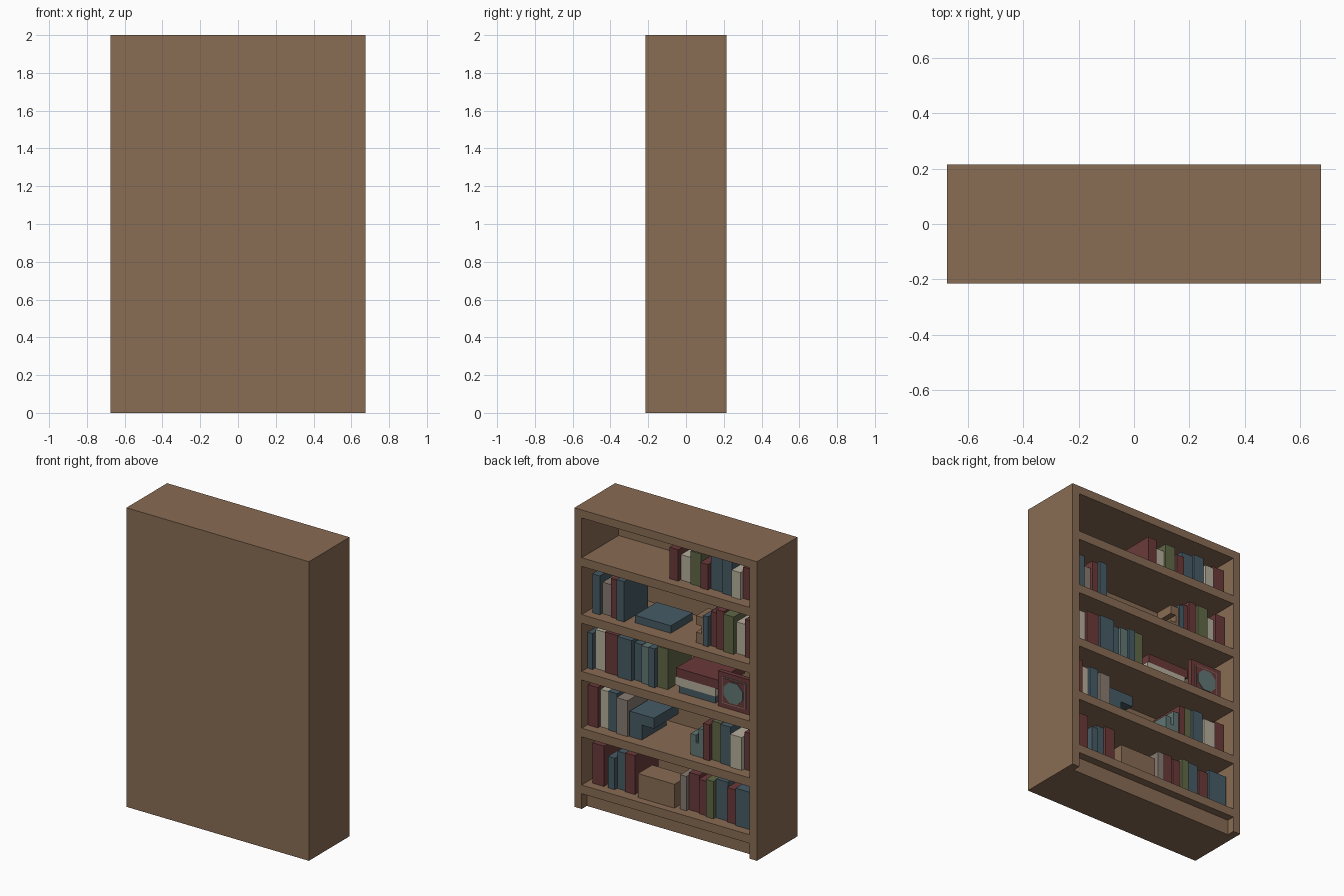
import bpy, math

if "Cube" in bpy.data.objects:
    bpy.data.objects.remove(bpy.data.objects["Cube"])

W, D, H, T = 1.35, 0.43, 2.0, 0.054      # case width, depth, height, board


def material(name, rgb):
    m = bpy.data.materials.new(name)
    m.use_nodes = True
    m.diffuse_color = (*rgb, 1)
    m.node_tree.nodes["Principled BSDF"].inputs["Base Color"].default_value = (*rgb, 1)
    return m


MATS = {name: material(name, rgb) for name, rgb in {
    "wood": (.25, .15, .087), "red": (.147, .042, .042), "blue": (.063, .105, .13),
    "beige": (.468, .429, .333), "olive": (.119, .138, .063),
    "taupe": (.246, .198, .168), "slate": (.119, .184, .178)}.items()}


def prism(name, color, outline, v0, v1):
    """Extrude an outline of (u, z) points from depth v0 to v1.
    u runs from the -x side, v runs inward from the open +y side."""
    n = len(outline)
    verts = [(u - W / 2, D / 2 - v, z) for v in (v0, v1) for u, z in outline]
    faces = [list(range(n)), list(range(2 * n - 1, n - 1, -1))]
    faces += [(i, i + n, (i + 1) % n + n, (i + 1) % n) for i in range(n)]
    mesh = bpy.data.meshes.new(name)
    mesh.from_pydata(verts, [], faces)
    mesh.materials.append(MATS[color])
    ob = bpy.data.objects.new(name, mesh)
    bpy.context.collection.objects.link(ob)
    # consistent outward normals
    import bmesh
    bm = bmesh.new()
    bm.from_mesh(mesh)
    bmesh.ops.recalc_face_normals(bm, faces=bm.faces)
    bm.to_mesh(mesh)
    bm.free()
    return ob


def box(name, color, u0, u1, v0, v1, z0, z1):
    return prism(name, color, [(u0, z0), (u1, z0), (u1, z1), (u0, z1)], v0, v1)


# Case
BACK = D - 0.04
box("right_side", "wood", 0, T, 0, D, 0, H)
box("left_side", "wood", W - T, W, 0, D, 0, H)
box("top_board", "wood", T, W - T, 0, D, H - T, H)
box("back_panel", "wood", T, W - T, BACK, D, 0, H - T)
box("toe_kick", "wood", T, W - T, T, BACK, 0, 0.105)

# Shelf tops, lowest first
SHELF = [0.16 + 0.38 * i for i in range(5)]
for z in SHELF:
    box("shelf", "wood", T, W - T, 0, BACK, z - 0.058, z)


def book_row(shelf, u, books):
    """Upright books placed side by side toward the -x side."""
    z = SHELF[shelf]
    for i, (color, width, height) in enumerate(books):
        inset = 0.06 + 0.012 * (i * 2 % 3)
        box("book_" + color, color, u - width + 0.004, u, inset, inset + 0.25, z, z + height)
        u -= width


# Bottom shelf
book_row(0, 1.26, [("red", .09, .27)])
book_row(0, 1.145, [("blue", .055, .21), ("blue", .065, .25), ("red", .075, .26)])
box("storage_box", "wood", .645, .915, .05, .2, SHELF[0], SHELF[0] + .16)
book_row(0, .61, [("taupe", .05, .23), ("red", .08, .25), ("red", .06, .23), ("olive", .06, .25),
                  ("blue", .09, .26), ("red", .07, .23), ("blue", .14, .25)])

# Second shelf
book_row(1, 1.29, [("red", .075, .27), ("beige", .065, .25), ("blue", .07, .26), ("taupe", .085, .24)])
book_row(1, .44, [("red", .05, .24), ("olive", .07, .26), ("blue", .08, .26),
                  ("beige", .09, .22), ("red", .09, .25)])

# Third shelf
book_row(2, 1.294, [("blue", .04, .24), ("beige", .08, .26), ("red", .1, .27), ("blue", .11, .27),
                    ("blue", .06, .25), ("slate", .06, .25), ("blue", .05, .26), ("olive", .08, .27)])

# Fourth shelf
book_row(3, 1.26, [("blue", .06, .26), ("taupe", .07, .21), ("red", .05, .26), ("blue", .06, .27)])
book_row(3, .44, [("blue", .04, .2), ("red", .05, .23), ("red", .06, .26), ("olive", .08, .25),
                  ("beige", .07, .21), ("red", .08, .25)])

# Top shelf
book_row(4, .69, [("red", .07, .21), ("beige", .08, .17), ("olive", .08, .22), ("red", .06, .17),
                  ("blue", .09, .22), ("blue", .08, .23), ("beige", .07, .18), ("red", .1, .21)])

# Books lying flat
z = SHELF[3]
box("flat_book", "blue", .7, .965, .09, .32, z, z + .05)
z = SHELF[2]
for color, u0, u1, depth, thick in (("blue", .37, .64, .25, .045), ("beige", .37, .67, .24, .055),
                                    ("red", .35, .66, .28, .06)):
    box("stacked_book", color, u0, u1, .09, .09 + depth, z, z + thick)
    z += thick


# Bookends, cut from stepped outlines
def bookend(color, shelf, v1, outline):
    prism("bookend", color, [(u, SHELF[shelf] + z) for u, z in outline], .07, v1)


bookend("wood", 3, .2, [(.44, 0), (.5, 0), (.5, .07), (.46, .07), (.46, .12),
                        (.5, .12), (.5, .18), (.44, .18)])
bookend("slate", 1, .2, [(.44, 0), (.54, 0), (.54, .14), (.5, .14), (.5, .09),
                         (.48, .09), (.48, .19), (.44, .19)])
bookend("blue", 1, .33, [(.9, 0), (.99, 0), (.99, .17), (.81, .17), (.81, .1), (.9, .1)])

# Framed picture with an octagonal plate
z = SHELF[2]
box("picture_frame", "red", .1, .335, .07, .1, z, z + .235)
box("picture_mat", "taupe", .13, .305, .066, .07, z + .03, z + .205)
box("picture_inner_border", "red", .136, .299, .063, .067, z + .036, z + .199)
ring = [math.radians(22.5 + 45 * k) for k in range(8)]
prism("picture", "slate", [(.2175 + .075 * math.cos(a), z + .1175 + .075 * math.sin(a)) for a in ring],
      .059, .064)
